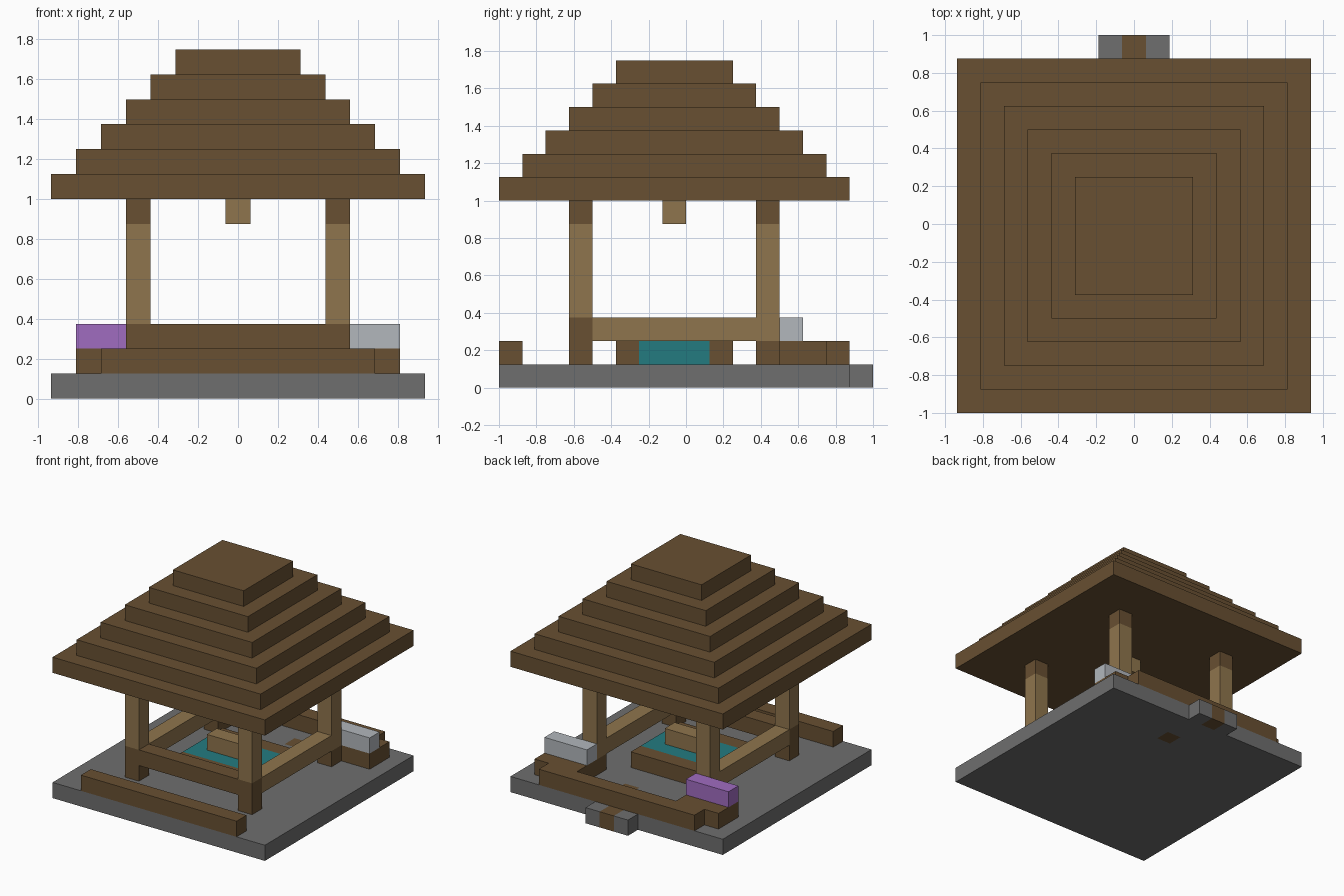
import bpy
import bmesh
from mathutils import Vector

old = bpy.data.objects.get("Cube")
if old:
    bpy.data.objects.remove(old, do_unlink=True)

U = 0.125  # edge of one building block


def material(name, color):
    m = bpy.data.materials.new(name)
    m.use_nodes = True
    m.diffuse_color = (*color, 1)
    m.node_tree.nodes["Principled BSDF"].inputs["Base Color"].default_value = (*color, 1)
    return m


DARK = material("dark_wood", (0.138, 0.08, 0.032))
LIGHT = material("light_wood", (0.275, 0.178, 0.074))
STONE = material("stone", (0.156, 0.156, 0.156))
WATER = material("teal", (0.017, 0.198, 0.216))
PURPLE = material("purple", (0.352, 0.15, 0.527))
PALE = material("pale_grey", (0.445, 0.474, 0.503))


def box(name, mat, x, y, z):
    """Box from (low, high) ranges; y and z are counted in blocks, x too."""
    lo = Vector((x[0], y[0], z[0])) * U
    hi = Vector((x[1], y[1], z[1])) * U
    bm = bmesh.new()
    bmesh.ops.create_cube(bm, size=1)
    for v in bm.verts:
        v.co = Vector(hi[i] if v.co[i] > 0 else lo[i] for i in range(3))
    mesh = bpy.data.meshes.new(name)
    bm.to_mesh(mesh)
    bm.free()
    mesh.materials.append(mat)
    ob = bpy.data.objects.new(name, mesh)
    bpy.context.scene.collection.objects.link(ob)
    return ob


def pair(name, mat, x, y, z):
    """The same box on the left (+x) and the right (-x)."""
    box("left_" + name, mat, x, y, z)
    box("right_" + name, mat, (-x[1], -x[0]), y, z)


# Stone base with one wooden block set flush into it
base = box("base", STONE, (-7.5, 7.5), (-8, 7), (0, 1))
base.data.materials.append(DARK)
cell_x, cell_y = (0.5, 1.5), (4, 5)
bm = bmesh.new()
bm.from_mesh(base.data)
for axis, cuts in ((Vector((1, 0, 0)), cell_x), (Vector((0, 1, 0)), cell_y)):
    for c in cuts:
        geom = bm.verts[:] + bm.edges[:] + bm.faces[:]
        bmesh.ops.bisect_plane(bm, geom=geom, plane_co=axis * c * U, plane_no=axis)
for f in bm.faces:
    p = f.calc_center_median() / U
    inside = cell_x[0] < p.x < cell_x[1] and cell_y[0] < p.y < cell_y[1]
    f.material_index = 1 if inside else 0
bm.to_mesh(base.data)
bm.free()

# Entrance step at the back
pair("step_stone", STONE, (0.5, 1.5), (7, 8), (0, 1))
box("step_middle", DARK, (-0.5, 0.5), (7, 8), (0, 1))

# Stepped roof
for i in range(6):
    box(f"roof_tier_{i + 1}", DARK, (i - 7.5, 7.5 - i), (i - 8, 7 - i), (8 + i, 9 + i))

# Posts: dark foot, light shaft, dark top
for end, y, foot in (("front", (-5, -4), 3), ("back", (3, 4), 2)):
    pair(end + "_post_foot", DARK, (3.5, 4.5), y, (1, foot))
    pair(end + "_post_shaft", LIGHT, (3.5, 4.5), y, (foot, 7))
    pair(end + "_post_top", DARK, (3.5, 4.5), y, (7, 8))

# Rails between the posts
box("front_rail", DARK, (-3.5, 3.5), (-5, -4), (2, 3))
pair("side_rail", LIGHT, (3.5, 4.5), (-4, 3), (2, 3))

# Low benches
box("front_bench", DARK, (-5.5, 5.5), (-8, -7), (1, 2))
box("back_bench", DARK, (-5.5, 5.5), (6, 7), (1, 2))
pair("bench_end", DARK, (3.5, 6.5), (4, 6), (1, 2))
box("left_cushion", PALE, (3.5, 6.5), (4, 5), (2, 3))
box("right_cushion", PURPLE, (-6.5, -3.5), (4, 5), (2, 3))

# Central basin with a beam on top
box("basin_water", WATER, (-2.5, 2.5), (-2, 1), (1, 2))
box("basin_front", DARK, (-2.5, 2.5), (-3, -2), (1, 2))
box("basin_back", DARK, (-2.5, 2.5), (1, 2), (1, 2))
box("basin_beam", LIGHT, (-1.5, 1.5), (-1, 0), (2, 3))

# Block hanging under the roof
box("hanging_block", LIGHT, (-0.5, 0.5), (-1, 0), (7, 8))
